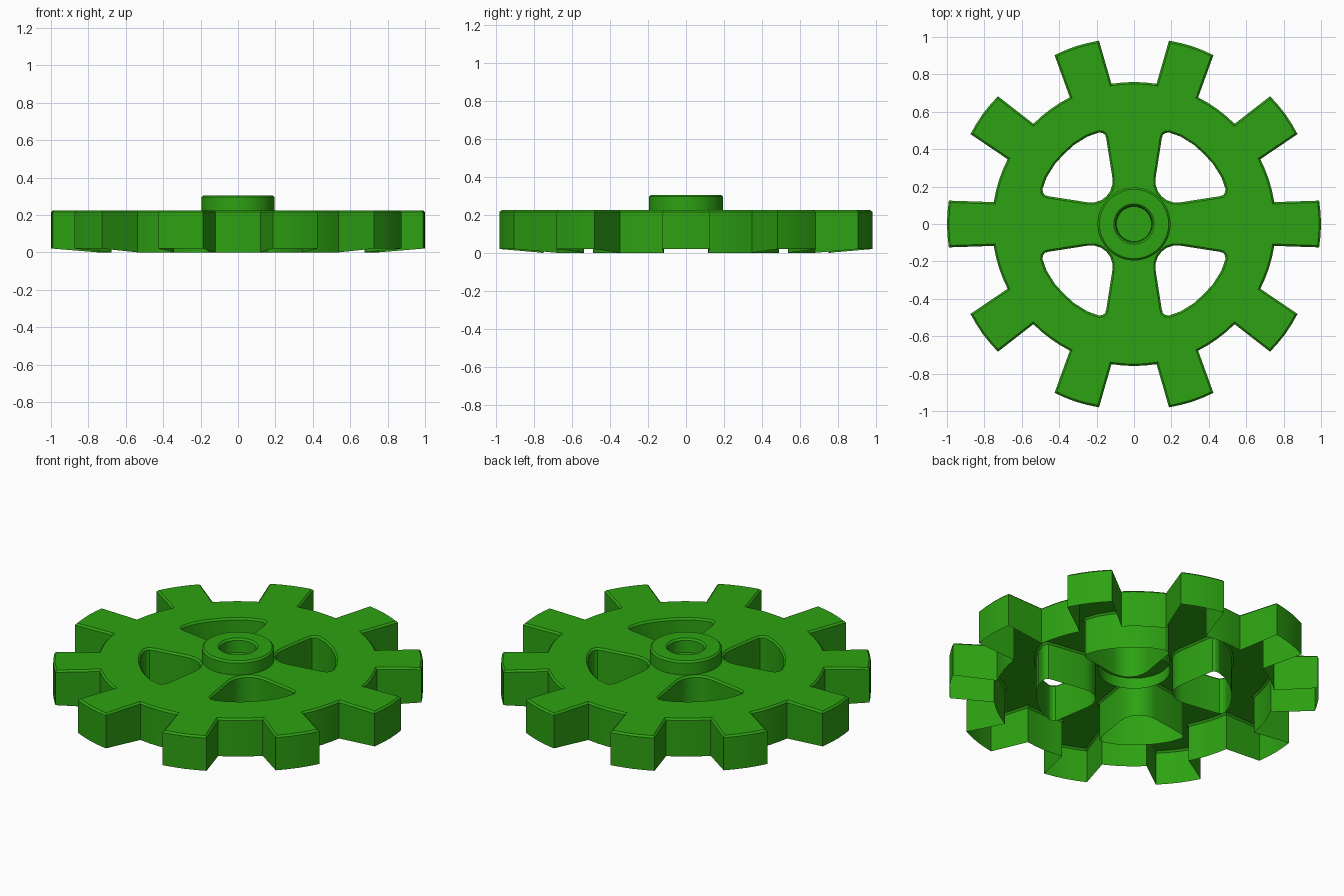
import bpy, bmesh
from math import sin, cos, radians, hypot
from mathutils import Vector

if "Cube" in bpy.data.objects:
    bpy.data.objects.remove(bpy.data.objects["Cube"])

TOP, BEV = 0.225, 0.01

green = bpy.data.materials.new("green_plastic")
green.diffuse_color = (0.026, 0.36, 0.006, 1)
green.use_nodes = True
green.node_tree.nodes["Principled BSDF"].inputs["Base Color"].default_value = green.diffuse_color


def finish(bm, name):
    me = bpy.data.meshes.new(name)
    bm.to_mesh(me)
    bm.free()
    ob = bpy.data.objects.new(name, me)
    bpy.context.collection.objects.link(ob)
    me.materials.append(green)
    bpy.ops.object.select_all(action='DESELECT')
    ob.select_set(True)
    bpy.context.view_layer.objects.active = ob
    bpy.ops.object.shade_smooth_by_angle(angle=radians(25))
    return ob


def rotate(p, a):
    return (p[0] * cos(a) - p[1] * sin(a), p[0] * sin(a) + p[1] * cos(a))


def offset(pts, d):
    """Mitred offset to the left of the travel direction."""
    out, n = [], len(pts)
    for i in range(n):
        a, b, c = (Vector(pts[(i + k) % n]) for k in (-1, 0, 1))
        u, v = (b - a).normalized(), (c - b).normalized()
        n1, n2 = Vector((-u.y, u.x)), Vector((-v.y, v.x))
        m = (n1 + n2) / (1 + n1.dot(n2))
        out.append(tuple(b + m * d))
    return out


def wall(bm, pts, bottom):
    """Open wall with a small chamfer; returns the rim edges at the top."""
    rings = [[bm.verts.new((x, y, bottom(x, y))) for x, y in pts],
             [bm.verts.new((x, y, TOP - BEV)) for x, y in pts],
             [bm.verts.new((x, y, TOP)) for x, y in offset(pts, BEV)]]
    n = len(pts)
    for lo, hi in zip(rings, rings[1:]):
        for i in range(n):
            j = (i + 1) % n
            bm.faces.new((lo[i], lo[j], hi[j], hi[i]))
    rim = rings[-1]
    return [bm.edges.get((rim[i], rim[(i + 1) % n])) for i in range(n)]


# Toothed outline, counter-clockwise: ten teeth joined by root arcs
tooth = [(0.75, -0.117), (0.99, -0.125), (0.997, -0.063), (1.0, 0),
         (0.997, 0.063), (0.99, 0.125), (0.75, 0.117)]
root = [(0.759 * cos(radians(a)), 0.759 * sin(radians(a))) for a in (13.5, 18, 22.5)]
outline = [rotate(p, radians(36 * k)) for k in range(10) for p in tooth + root]

# Window outline: half profile mirrored across the diagonal
half = [(0.148, 0.148), (0.128, 0.174), (0.116, 0.21), (0.116, 0.25),
        (0.148, 0.455), (0.154, 0.476), (0.168, 0.487), (0.188, 0.489),
        (0.25, 0.467), (0.32, 0.423), (0.374, 0.374)]
window = half + [(y, x) for x, y in half[-2:0:-1]]   # clockwise

# Gear shell: hollow underneath, tooth walls rise slightly to the tips
bm = bmesh.new()
rims = wall(bm, outline,
            lambda x, y: 0.02 * min(1, max(0, (hypot(x, y) - 0.76) / 0.23)))
for k in range(4):
    rims += wall(bm, [rotate(p, radians(90 * k)) for p in window], lambda x, y: 0)
fill = bmesh.ops.triangle_fill(bm, edges=rims, use_beauty=True, normal=(0, 0, 1))
caps = [f for f in fill["geom"] if isinstance(f, bmesh.types.BMFace)]
bm.normal_update()
bmesh.ops.reverse_faces(bm, faces=[f for f in caps if f.normal.z < 0])
bmesh.ops.dissolve_limit(bm, angle_limit=0.01, verts=[],
                         edges=list({e for f in caps for e in f.edges} - set(rims)))
finish(bm, "gear_shell")

# Hub collar: spun profile with a blind bore, open below
profile = [(0.195, 0.16), (0.195, 0.295), (0.185, 0.305),
           (0.108, 0.305), (0.098, 0.295), (0.094, TOP)]
bm = bmesh.new()
N = 48
rings = [[bm.verts.new((r * cos(radians(360 * i / N)), r * sin(radians(360 * i / N)), z))
          for i in range(N)] for r, z in profile]
for lo, hi in zip(rings, rings[1:]):
    for i in range(N):
        j = (i + 1) % N
        bm.faces.new((lo[i], lo[j], hi[j], hi[i]))
finish(bm, "hub_collar")
